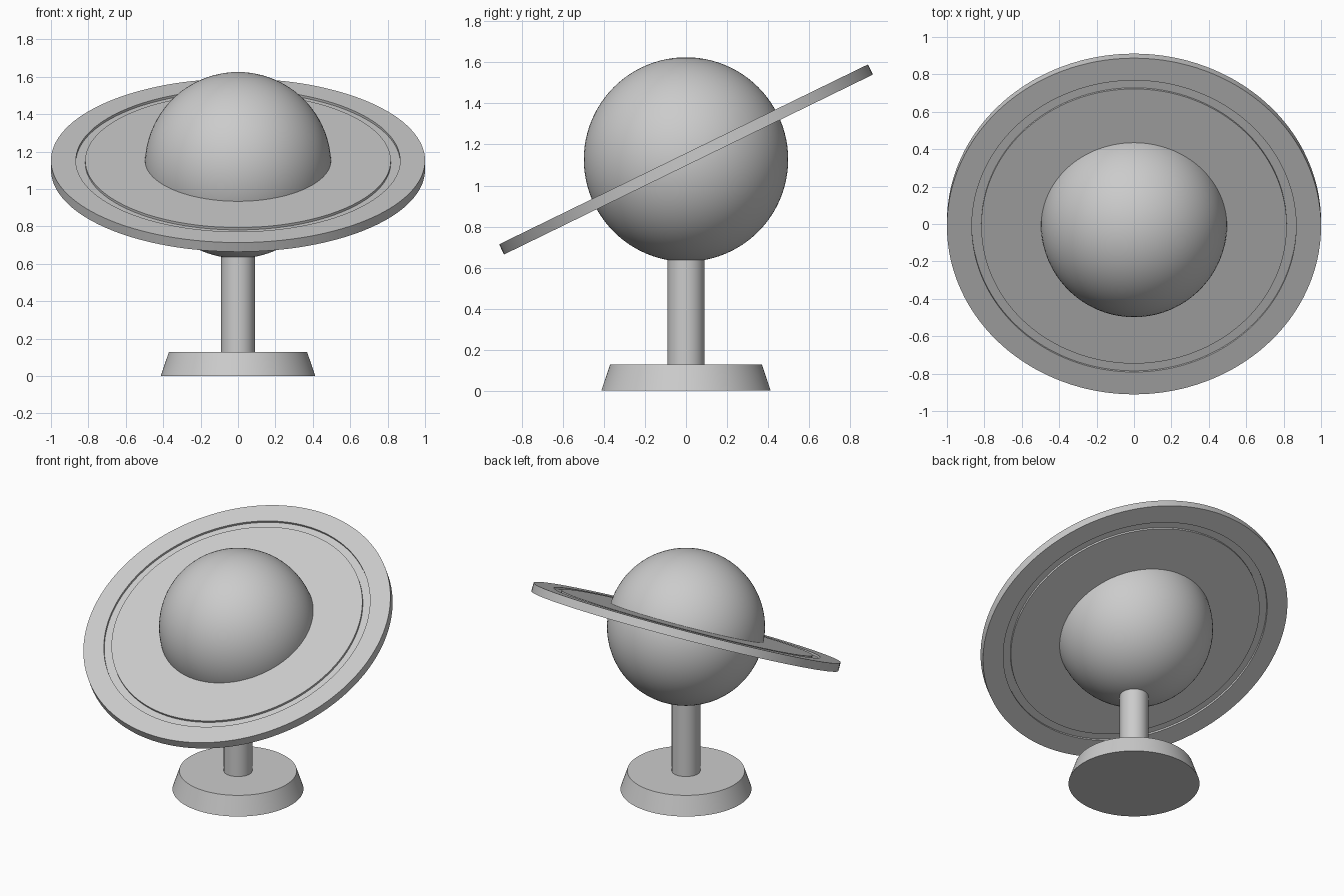
import bpy
import math

SEGMENTS = 128
CENTRE_Z = 1.127
TILT = math.radians(26)

cube = bpy.data.objects.get("Cube")
if cube:
    bpy.data.objects.remove(cube, do_unlink=True)

# Single plain grey
grey = bpy.data.materials.new("plain_grey")
grey.use_nodes = True
colour = (0.6, 0.6, 0.6, 1)
grey.diffuse_color = colour
grey.node_tree.nodes["Principled BSDF"].inputs["Base Color"].default_value = colour


def finish(obj, name):
    obj.name = name
    obj.data.materials.append(grey)
    bpy.ops.object.select_all(action='DESELECT')
    obj.select_set(True)
    bpy.context.view_layer.objects.active = obj
    bpy.ops.object.shade_smooth_by_angle(angle=math.radians(30))
    return obj


def cone(name, r_bottom, r_top, z_bottom, z_top):
    bpy.ops.mesh.primitive_cone_add(
        vertices=SEGMENTS, radius1=r_bottom, radius2=r_top,
        depth=z_top - z_bottom, location=(0, 0, (z_bottom + z_top) / 2))
    return finish(bpy.context.object, name)


def lathe(name, profile):
    """Spin a closed, counter-clockwise (radius, z) profile around z."""
    n = len(profile)
    verts, faces = [], []
    for s in range(SEGMENTS):
        a = 2 * math.pi * s / SEGMENTS
        verts += [(r * math.cos(a), r * math.sin(a), z) for r, z in profile]
        here, after = s * n, (s + 1) % SEGMENTS * n
        for i in range(n):
            j = (i + 1) % n
            faces.append((here + i, after + i, after + j, here + j))
    mesh = bpy.data.meshes.new(name)
    mesh.from_pydata(verts, [], faces)
    obj = bpy.data.objects.new(name, mesh)
    bpy.context.collection.objects.link(obj)
    return finish(obj, name)


# Stand: tapered foot and round post
cone("stand_base", 0.413, 0.37, 0, 0.127)
cone("stand_post", 0.09, 0.09, 0.12, 0.66)

# Planet globe
bpy.ops.mesh.primitive_uv_sphere_add(
    segments=96, ring_count=48, radius=0.498, location=(0, 0, CENTRE_Z))
finish(bpy.context.object, "planet_globe")

# Tilted ring with a shallow groove on both faces
half, groove = 0.0275, 0.0135
lower = [(0.45, -half), (0.817, -half), (0.817, -groove),
         (0.867, -groove), (0.867, -half), (1.0, -half)]
upper = [(r, -z) for r, z in reversed(lower)]
ring = lathe("planet_ring", lower + upper)
ring.location.z = CENTRE_Z
ring.rotation_euler.x = TILT
